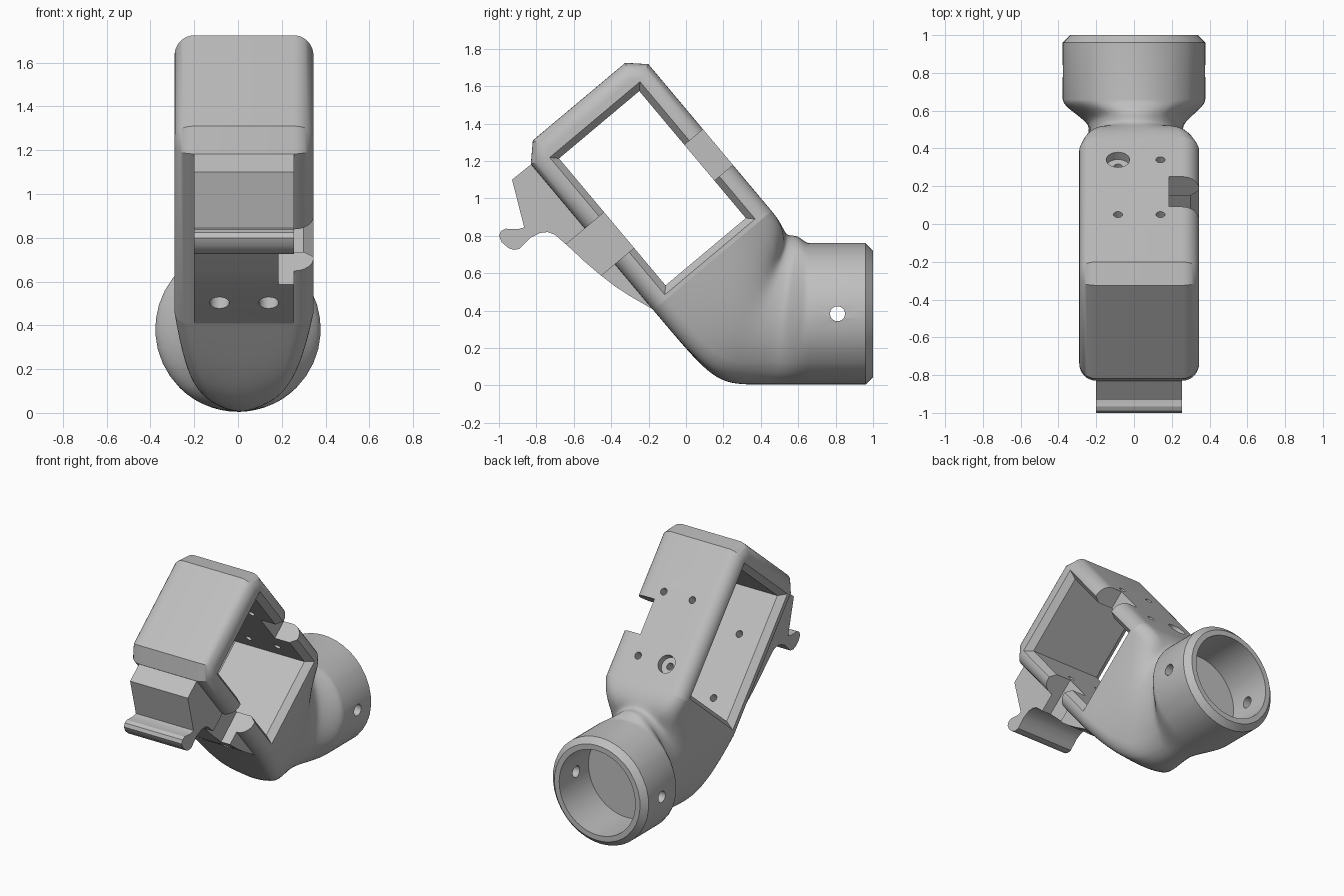
import bpy, bmesh
from math import sin, cos, pi, radians
from mathutils import Vector

if "Cube" in bpy.data.objects:
    bpy.data.objects.remove(bpy.data.objects["Cube"])

mat = bpy.data.materials.new("light_grey")
mat.use_nodes = True
GREY = (0.52, 0.52, 0.52, 1)
mat.diffuse_color = GREY
mat.node_tree.nodes["Principled BSDF"].inputs["Base Color"].default_value = GREY

# Tilted frame axes: u runs up the frame, v runs from its front to its back
TILT = radians(50)
U = Vector((0, -cos(TILT), sin(TILT)))
V = Vector((0, sin(TILT), cos(TILT)))
X = Vector((1, 0, 0))
Y = Vector((0, 1, 0))
Z = Vector((0, 0, 1))
LEFT, RIGHT = 0.345, -0.29
FRONT, BACK = 0.125, 0.95
BASE = 0.42
ROUND = 0.09


def at(x, u, v):
    return X * x + U * u + V * v


def finish(name, bm):
    bmesh.ops.recalc_face_normals(bm, faces=bm.faces)
    mesh = bpy.data.meshes.new(name)
    bm.to_mesh(mesh)
    bm.free()
    mesh.materials.append(mat)
    ob = bpy.data.objects.new(name, mesh)
    bpy.context.collection.objects.link(ob)
    return ob


def loft(name, rings):
    """Closed skin through rings that have equal point counts."""
    bm = bmesh.new()
    rows = [[bm.verts.new(p) for p in ring] for ring in rings]
    n = len(rows[0])
    for a, b in zip(rows, rows[1:]):
        for i in range(n):
            j = (i + 1) % n
            bm.faces.new((a[i], a[j], b[j], b[i]))
    bm.faces.new(rows[0])
    bm.faces.new(rows[-1])
    return finish(name, bm)


def rod(name, a, b, e1, e2, r, n=32):
    """Cylinder from a to b; e1 and e2 span its cross-section."""
    ring = [(e1 * cos(2 * pi * i / n) + e2 * sin(2 * pi * i / n)) * r for i in range(n)]
    return loft(name, [[a + p for p in ring], [b + p for p in ring]])


def rect(x, u0, u1, v0, v1):
    return [at(x, u0, v0), at(x, u1, v0), at(x, u1, v1), at(x, u0, v1)]


def cut(ob, cutters):
    bpy.context.view_layer.objects.active = ob
    for c in cutters:
        m = ob.modifiers.new("cut", 'BOOLEAN')
        m.operation, m.solver, m.object = 'DIFFERENCE', 'EXACT', c
        bpy.ops.object.modifier_apply(modifier=m.name)


# Frame block: chamfered side profile with rounded side edges
profile = [(BASE, FRONT), (1.44, FRONT), (1.53, 0.215), (1.53, 0.86), (1.445, BACK), (BASE, BACK)]
bm = bmesh.new()
side_a = [bm.verts.new(at(RIGHT, u, v)) for u, v in profile]
side_b = [bm.verts.new(at(LEFT, u, v)) for u, v in profile]
bm.faces.new(side_a)
bm.faces.new(side_b)
count = len(profile)
for i in range(count):
    j = (i + 1) % count
    bm.faces.new((side_a[i], side_a[j], side_b[j], side_b[i]))
bmesh.ops.recalc_face_normals(bm, faces=bm.faces)
rim = [bm.edges.get((s[i], s[i + 1])) for s in (side_a, side_b) for i in range(count - 1)]
bmesh.ops.bevel(bm, geom=rim, offset=ROUND, segments=8, profile=0.5, affect='EDGES')
frame = finish("frame", bm)

# Clip: hooked side profile on the front of the frame
hook = [(-0.76, 1.19), (-0.825, 1.185), (-0.93, 1.10), (-0.865, 0.845), (-0.9, 0.835),
        (-0.965, 0.838), (-0.99, 0.825), (-1.0, 0.80), (-0.985, 0.765), (-0.95, 0.735),
        (-0.92, 0.725), (-0.89, 0.73), (-0.866, 0.754), (-0.83, 0.79), (-0.78, 0.815),
        (-0.74, 0.82), (-0.70, 0.805), (-0.62, 0.735), (-0.54, 0.66), (-0.46, 0.592),
        (-0.38, 0.53), (-0.3, 0.478), (-0.166, 0.40), (-0.15, 0.46)]
clip = loft("front_clip", [[Vector((x, y, z)) for y, z in hook] for x in (-0.2, 0.255)])

# Neck and socket: rounded rectangle flowing through a waist into a tube
ARC, SIDE = 8, 8
corner_angles = [-55, 48, 132, 235]
mid_x, mid_v = (LEFT + RIGHT) / 2, (FRONT + BACK) / 2
half_x, half_v = (LEFT - RIGHT) / 2 - ROUND, (BACK - FRONT) / 2 - ROUND
signs = [(1, -1), (1, 1), (-1, 1), (-1, -1)]
corners = []
for k, (sx, sv) in enumerate(signs):
    row = []
    for j in range(ARC + 1):
        t = j / ARC
        a = radians(90 * (k - 1 + t))
        p = at(mid_x + sx * half_x + ROUND * cos(a), BASE, mid_v + sv * half_v + ROUND * sin(a))
        row.append((p, corner_angles[k] + (t - 0.5) * 20))
    corners.append(row)
outline = []
for k in range(4):
    outline += corners[k]
    (p, a), (q, b) = corners[k][-1], corners[(k + 1) % 4][0]
    b += 360 if b < a else 0
    for j in range(1, SIDE):
        outline.append((p.lerp(q, j / SIDE), a + (b - a) * j / SIDE))

AXIS, TUBE = 0.383, 0.378
start = [p for p, a in outline]
angles = [radians(a) for p, a in outline]
waist = [Vector((0.01 + 0.25 * cos(a), 0.51 + 0.07 * sin(a), 0.4025 + 0.3975 * sin(a))) for a in angles]


def tube_ring(y, r):
    return [Vector((r * cos(a), y, AXIS + r * sin(a))) for a in angles]


rings = []
for i in range(17):
    t = i / 16
    ring = []
    for p, w in zip(start, waist):
        d = (w - p).length
        c1 = p - U * d * 0.73
        c1.x = (p.x + w.x) / 2
        c2 = w - Y * d * 0.38
        ring.append(p * (1 - t) ** 3 + c1 * 3 * t * (1 - t) ** 2 + c2 * 3 * t * t * (1 - t) + w * t ** 3)
    rings.append(ring)
shoulder = tube_ring(0.66, TUBE)
for i in range(1, 9):
    t = i / 8
    s = t * t * (3 - 2 * t)
    ring = []
    for w, c in zip(waist, shoulder):
        p = w.lerp(c, s)
        p.y = w.y + (c.y - w.y) * t
        ring.append(p)
    rings.append(ring)
rings += [tube_ring(0.96, TUBE), tube_ring(1.0, TUBE - 0.04)]
socket = loft("neck_and_socket", rings)

# Cutters: chamfered window, side slot, screw holes, socket bore and cross pin
inner, outer = (0.48, 1.366, 0.26, 0.82), (0.444, 1.402, 0.225, 0.855)
window = loft("window_cutter", [rect(x, *size) for x, size in (
    (RIGHT - 0.1, outer), (RIGHT, outer), (RIGHT + 0.045, inner),
    (LEFT - 0.045, inner), (LEFT, outer), (LEFT + 0.1, outer))])
slot = loft("slot_cutter", [rect(x, 0.742, 0.99, -0.3, 1.1) for x in (0.185, 0.5)])


def screw(x, u, v0, v1, r):
    return rod("screw_cutter", at(x, u, v0), at(x, u, v1), X, U, r, 24)


screws = [screw(x, u, 0.05, 1.0, 0.024) for x in (-0.085, 0.14) for u in (0.603, 1.054)]
counterbores = [screw(x, 0.603, -0.1, 0.18, 0.045) for x in (-0.085, 0.14)]
recess = screw(-0.085, 0.603, 0.9, 1.0, 0.062)
bore = rod("bore_cutter", Vector((0, 0.67, AXIS)), Vector((0, 1.1, AXIS)), X, Z, 0.3, 64)
pin = rod("pin_cutter", Vector((-0.6, 0.81, AXIS)), Vector((0.6, 0.81, AXIS)), Y, Z, 0.04)

cut(frame, [window, slot, recess] + screws + counterbores)
cut(clip, [slot] + counterbores)
cut(socket, [bore, pin])
for c in [window, slot, recess, bore, pin] + screws + counterbores:
    bpy.data.objects.remove(c)

# Smooth the rounds and keep the crisp edges
for ob in (frame, clip, socket):
    bpy.ops.object.select_all(action='DESELECT')
    ob.select_set(True)
    bpy.context.view_layer.objects.active = ob
    bpy.ops.object.shade_smooth_by_angle(angle=radians(30))
